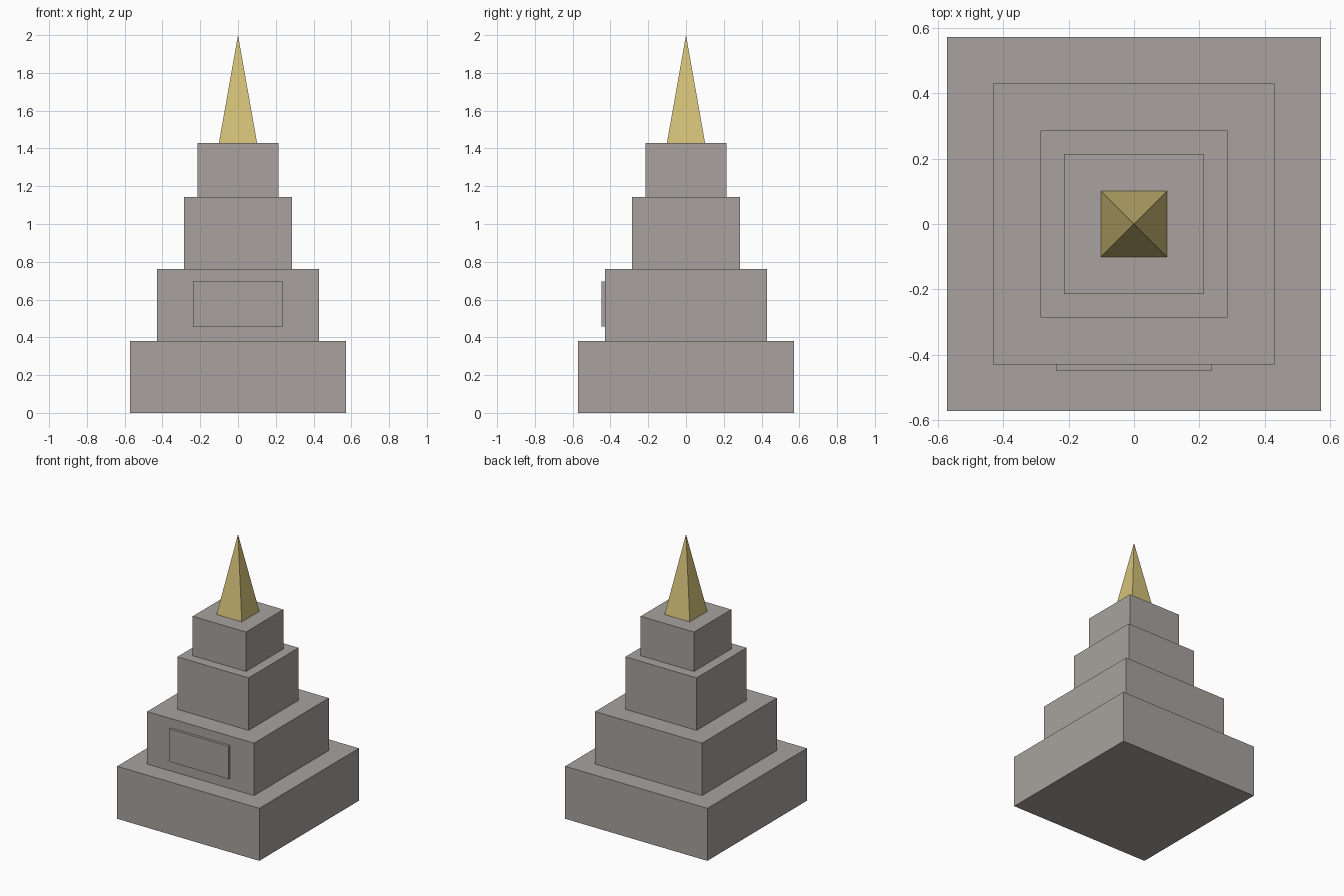
import bpy
import math

if "Cube" in bpy.data.objects:
    bpy.data.objects.remove(bpy.data.objects["Cube"])


def make_material(name, rgb):
    mat = bpy.data.materials.new(name)
    mat.diffuse_color = (*rgb, 1.0)
    mat.use_nodes = True
    mat.node_tree.nodes["Principled BSDF"].inputs["Base Color"].default_value = mat.diffuse_color
    return mat


stone = make_material("warm_grey_stone", (0.392, 0.361, 0.342))
gold = make_material("pale_gold", (0.658, 0.539, 0.195))


def box(name, x, y, z, mat):
    """Box from (low, high) ranges on each axis."""
    ranges = (x, y, z)
    bpy.ops.mesh.primitive_cube_add(size=1, location=[(a + b) / 2 for a, b in ranges])
    obj = bpy.context.object
    obj.name = name
    obj.scale = [b - a for a, b in ranges]
    bpy.ops.object.transform_apply(location=False, rotation=False, scale=True)
    obj.data.materials.append(mat)
    return obj


# Stacked square tiers: name, half width, top height
bottom = 0.0
for name, half, top in (
    ("base_tier", 0.571, 0.381),
    ("second_tier", 0.429, 0.762),
    ("third_tier", 0.286, 1.143),
    ("top_tier", 0.214, 1.429),
):
    box(name, (-half, half), (-half, half), (bottom, top), stone)
    bottom = top

# Raised panel on the front of the second tier
box("front_panel", (-0.238, 0.238), (-0.448, -0.429), (0.457, 0.695), stone)

# Four-sided spire
spire_half = 0.101
bpy.ops.mesh.primitive_cone_add(
    vertices=4, radius1=spire_half * math.sqrt(2), radius2=0, depth=2.0 - bottom,
    location=(0, 0, (2.0 + bottom) / 2), rotation=(0, 0, math.pi / 4))
spire = bpy.context.object
spire.name = "spire"
spire.data.materials.append(gold)
